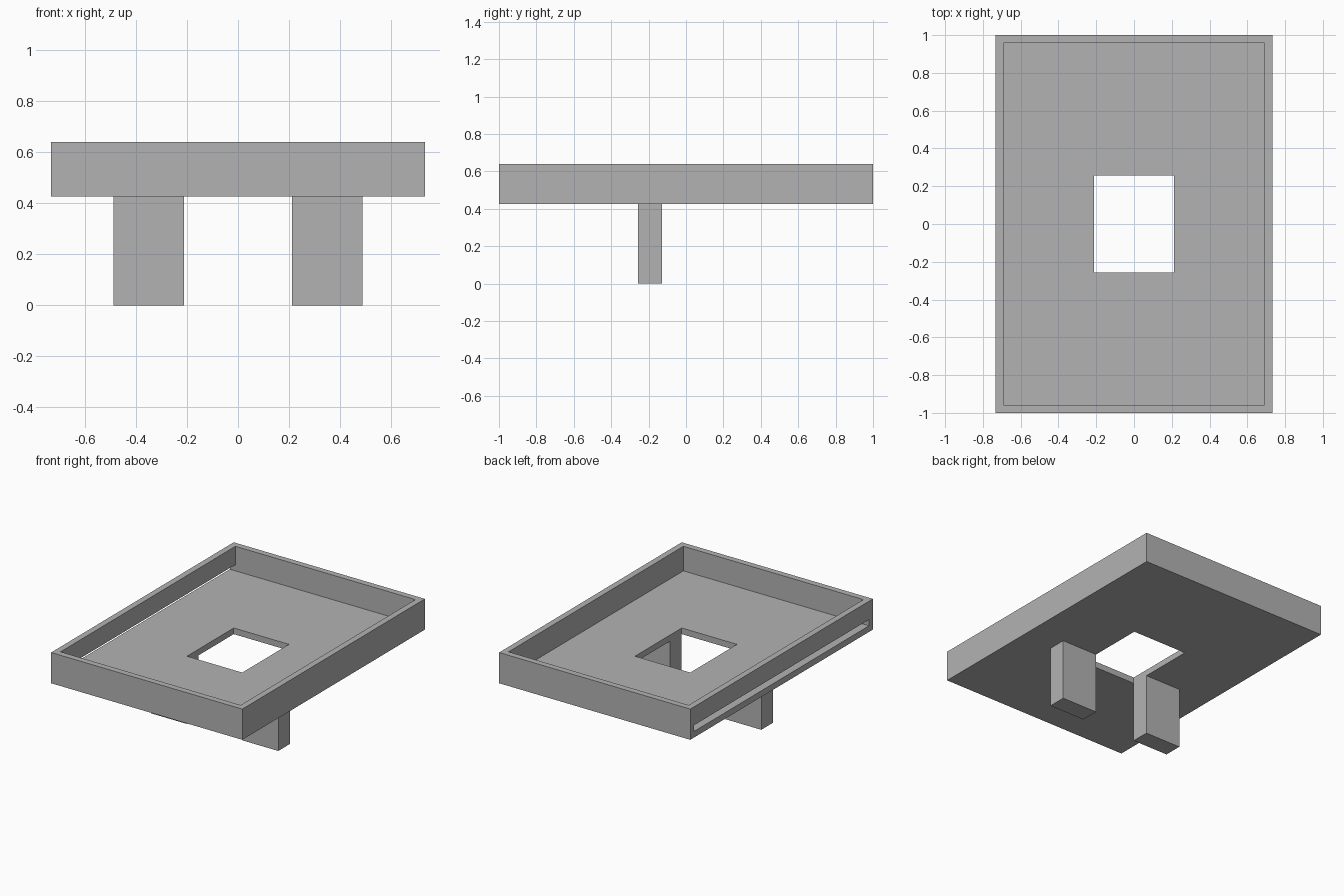
import bpy
import bmesh

old = bpy.data.objects.get("Cube")
if old:
    bpy.data.objects.remove(old, do_unlink=True)

grey = bpy.data.materials.new("plain grey")
grey.use_nodes = True
colour = (0.45, 0.45, 0.45, 1)
grey.diffuse_color = colour
grey.node_tree.nodes["Principled BSDF"].inputs["Base Color"].default_value = colour

U = 0.0427            # thickness of walls and floor
HX, HY = 0.733, 1.0   # half size of the tray
BASE, TOP = 0.427, 0.64
FLOOR = BASE + U
HOLE_X, HOLE_Y = 0.212, 0.256


def box(name, low, high):
    """Axis-aligned box between two corners."""
    bm = bmesh.new()
    bmesh.ops.create_cube(bm, size=1)
    for v in bm.verts:
        v.co = [(a + b) / 2 + c * (b - a) for a, b, c in zip(low, high, v.co)]
    mesh = bpy.data.meshes.new(name)
    bm.to_mesh(mesh)
    bm.free()
    mesh.materials.append(grey)
    obj = bpy.data.objects.new(name, mesh)
    bpy.context.collection.objects.link(obj)
    return obj


# Open tray, hollowed out by three cutters
tray = box("tray", (-HX, -HY, BASE), (HX, HY, TOP))
cutters = [
    box("inside_cutter", (U - HX, U - HY, FLOOR), (HX - U, HY - U, TOP + U)),
    box("floor_hole_cutter", (-HOLE_X, -HOLE_Y, BASE - U), (HOLE_X, HOLE_Y, TOP)),
    # Long slot at floor level through one side wall
    box("side_slot_cutter", (-HX - U, U - HY, FLOOR), (0, HY - U, FLOOR + U)),
]
for cutter in cutters:
    cutter.hide_render = True
    cutter.hide_set(True)
    cut = tray.modifiers.new(cutter.name, "BOOLEAN")
    cut.operation = "DIFFERENCE"
    cut.solver = "EXACT"
    cut.object = cutter

# Bake the cuts so the helpers can go
bpy.context.view_layer.update()
result = tray.evaluated_get(bpy.context.evaluated_depsgraph_get())
mesh = bpy.data.meshes.new_from_object(result)
tray.modifiers.clear()
tray.data = mesh
for cutter in cutters:
    bpy.data.objects.remove(cutter, do_unlink=True)

# Two legs beside the hole
for side, name in ((1, "left_leg"), (-1, "right_leg")):
    x0, x1 = sorted((side * HOLE_X, side * 0.488))
    box(name, (x0, -HOLE_Y, 0), (x1, 3 * U - HOLE_Y, BASE))
